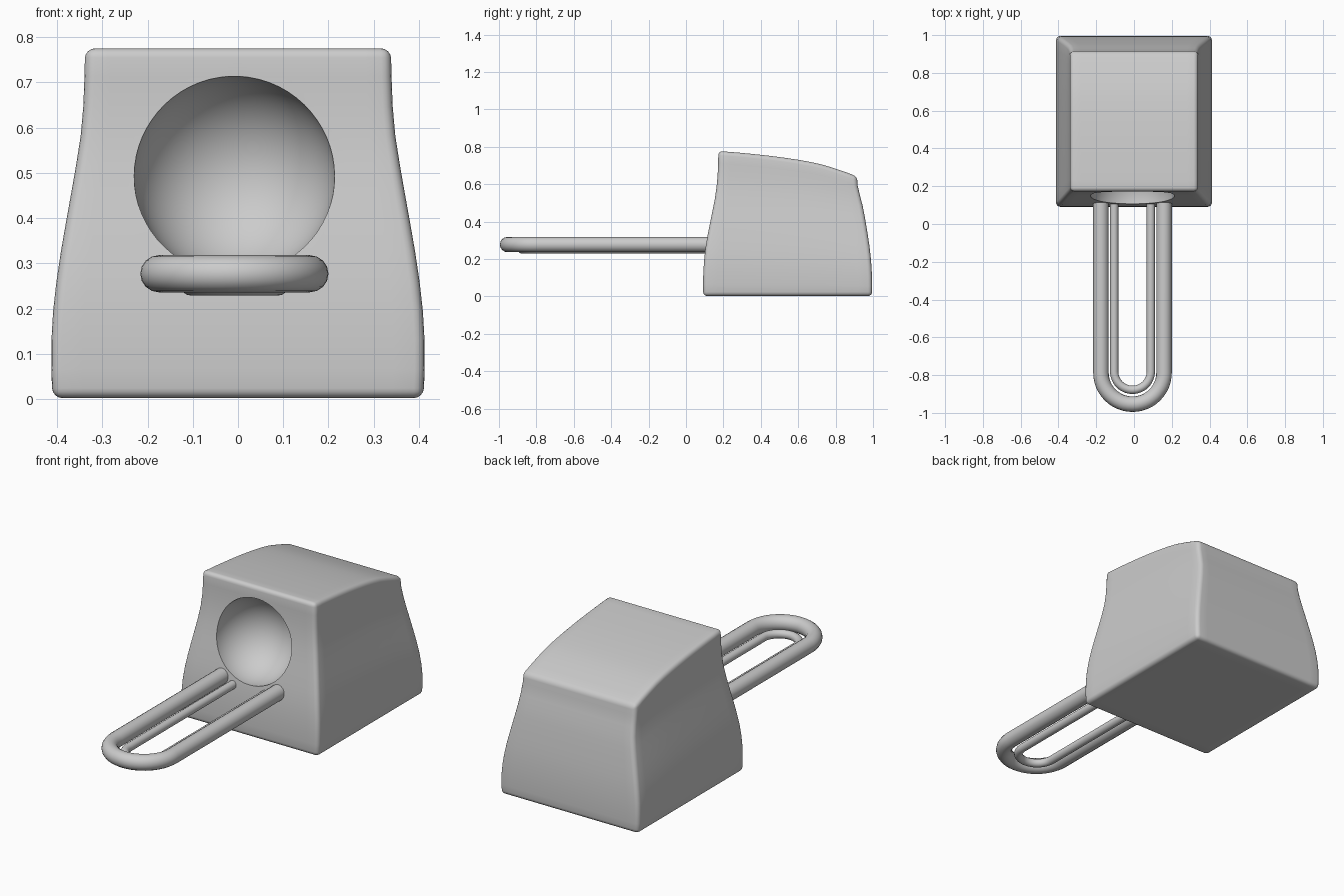
import bpy, bmesh, math

cube = bpy.data.objects.get("Cube")
if cube:
    bpy.data.objects.remove(cube, do_unlink=True)

GREY = (0.6, 0.6, 0.6, 1)
mat = bpy.data.materials.new("plain grey")
mat.use_nodes = True
mat.diffuse_color = GREY
mat.node_tree.nodes["Principled BSDF"].inputs["Base Color"].default_value = GREY

CX, BOWL_Z, BOWL_R = -0.008, 0.494, 0.222


def curve_value(points, t):
    """Smoothly eased lookup through (position, value) pairs."""
    pts = [points[0]] + points + [points[-1]]
    for i in range(1, len(pts) - 2):
        (t0, a), (t1, b) = pts[i], pts[i + 1]
        if t <= t1 or i == len(pts) - 3:
            u = (t - t0) / (t1 - t0)
            h = t1 - t0
            m0 = (b - pts[i - 1][1]) / max(t1 - pts[i - 1][0], 1e-6) * h
            m1 = (pts[i + 2][1] - a) / max(pts[i + 2][0] - t0, 1e-6) * h
            return ((2*u**3 - 3*u**2 + 1) * a + (u**3 - 2*u**2 + u) * m0
                    + (3*u**2 - 2*u**3) * b + (u**3 - u**2) * m1)


def finish(obj):
    bpy.ops.object.select_all(action="DESELECT")
    obj.select_set(True)
    bpy.context.view_layer.objects.active = obj


def add_mesh(name, bm):
    mesh = bpy.data.meshes.new(name)
    bm.to_mesh(mesh)
    bm.free()
    mesh.materials.append(mat)
    obj = bpy.data.objects.new(name, mesh)
    bpy.context.collection.objects.link(obj)
    return obj


# Body: a gridded block shaped by width, front, back and roof profiles
width = [(0, .41), (.13, .413), (.26, .408), (.39, .395), (.52, .378),
         (.65, .36), (.78, .345), (.9, .34), (1, .338)]
front = [(0, .092), (.15, .092), (.33, .104), (.5, .128), (.7, .158),
         (.85, .17), (1, .173)]
back = [(0, .995), (.15, .995), (.35, .986), (.55, .968), (.75, .945),
        (.92, .918), (1, .914)]
roof = [(0, .777), (.17, .767), (.45, .744), (.72, .71), (.9, .669), (1, .642)]

bm = bmesh.new()
bmesh.ops.create_cube(bm, size=1)
bmesh.ops.subdivide_edges(bm, edges=bm.edges[:], cuts=11, use_grid_fill=True)
for v in bm.verts:
    x, s, t = v.co.x * 2, v.co.y + 0.5, v.co.z + 0.5
    y0, y1 = curve_value(front, t), curve_value(back, t)
    v.co = (x * curve_value(width, t), y0 + s * (y1 - y0),
            0.002 + t * (curve_value(roof, s) - 0.002))
body = add_mesh("body", bm)

# Round the outer edges of the block
bevel = body.modifiers.new("rounded_edges", "BEVEL")
bevel.width = 0.022
bevel.segments = 4
bevel.limit_method = "ANGLE"
bevel.angle_limit = math.radians(45)

# Hollow bowl scooped into the front
bm = bmesh.new()
bmesh.ops.create_uvsphere(bm, u_segments=64, v_segments=32, radius=BOWL_R)
bmesh.ops.translate(bm, verts=bm.verts, vec=(CX, 0.14, BOWL_Z))
cutter = add_mesh("bowl_cutter", bm)
scoop = body.modifiers.new("bowl", "BOOLEAN")
scoop.operation = "DIFFERENCE"
scoop.solver = "EXACT"
scoop.object = cutter
finish(body)
for name in [m.name for m in body.modifiers]:
    bpy.ops.object.modifier_apply(modifier=name)
bpy.data.objects.remove(cutter, do_unlink=True)
bpy.ops.object.shade_smooth_by_angle(angle=math.radians(35))


# Long U-shaped rods reaching forward from the body
def rod(name, half, bend_y, z, radius):
    arc = [math.pi * (1 + i / 24) for i in range(25)]
    path = [(CX - half, 0.14)]
    path += [(CX + half * math.cos(a), bend_y + half * math.sin(a)) for a in arc]
    path += [(CX + half, 0.14)]
    curve = bpy.data.curves.new(name, "CURVE")
    curve.dimensions = "3D"
    curve.bevel_depth = radius
    curve.bevel_resolution = 6
    curve.use_fill_caps = True
    spline = curve.splines.new("POLY")
    spline.points.add(len(path) - 1)
    for point, (x, y) in zip(spline.points, path):
        point.co = (x, y, z, 1)
    curve.materials.append(mat)
    obj = bpy.data.objects.new(name, curve)
    bpy.context.collection.objects.link(obj)
    finish(obj)
    bpy.ops.object.convert(target="MESH")
    bpy.ops.object.shade_smooth_by_angle(angle=math.radians(40))


rod("outer_rod", 0.167, -0.787, 0.277, 0.041)
rod("inner_rod", 0.097, -0.781, 0.251, 0.022)
